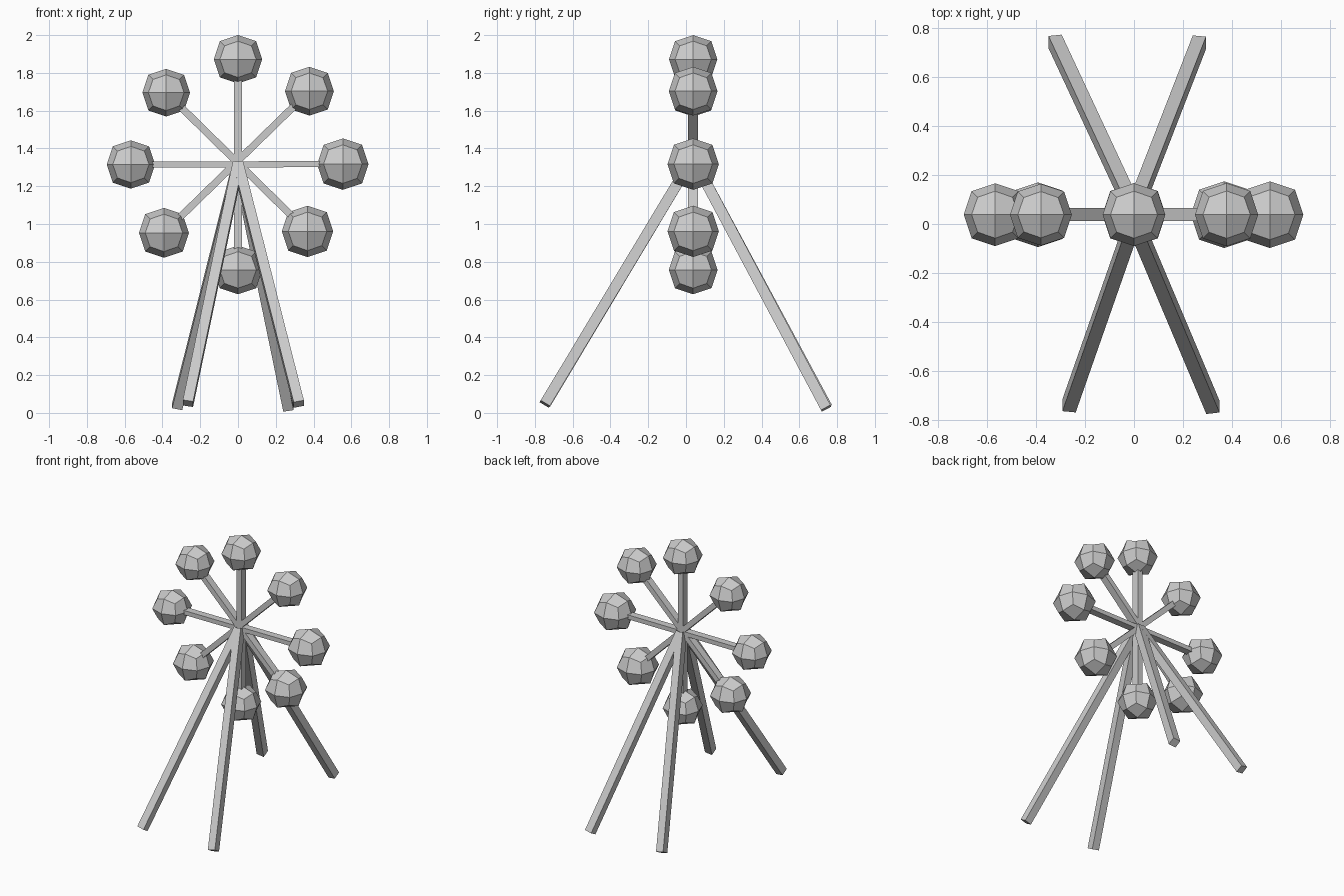
import bpy
import bmesh
from mathutils import Matrix, Vector

cube = bpy.data.objects.get("Cube")
if cube:
    bpy.data.objects.remove(cube, do_unlink=True)

grey = bpy.data.materials.new("plain_grey")
grey.use_nodes = True
colour = (0.6, 0.6, 0.6, 1)
grey.diffuse_color = colour
grey.node_tree.nodes["Principled BSDF"].inputs["Base Color"].default_value = colour

WHEEL_Y = 0.038


def add_object(name, bm):
    mesh = bpy.data.meshes.new(name)
    bm.to_mesh(mesh)
    bm.free()
    mesh.materials.append(grey)
    obj = bpy.data.objects.new(name, mesh)
    bpy.context.collection.objects.link(obj)
    return obj


def bar(name, start, end, side_axis, side, depth):
    """Square-ended bar between two points, one side kept near side_axis."""
    start, end = Vector(start), Vector(end)
    along = (end - start).normalized()
    a = Vector(side_axis)
    a = (a - along * a.dot(along)).normalized()
    b = along.cross(a)
    turn = Matrix((a, b, along)).transposed().to_4x4()
    size = Matrix.Diagonal((side, depth, (end - start).length, 1))
    bm = bmesh.new()
    bmesh.ops.create_cube(bm, size=1, matrix=Matrix.Translation((start + end) / 2) @ turn @ size)
    return add_object(name, bm)


def ball(name, x, z, radius):
    """Faceted ball: a cube rounded by one level of subdivision."""
    bm = bmesh.new()
    bmesh.ops.create_cube(bm, size=2 * radius)
    obj = add_object(name, bm)
    obj.location = (x, WHEEL_Y, z)
    # Face centres stay on the cube's faces, so the radius is the half width
    rounding = obj.modifiers.new("rounding", "SUBSURF")
    rounding.levels = rounding.render_levels = 1
    rounding.use_limit_surface = False
    return obj


# Balls around the wheel, listed as x, z, radius
balls = {
    "top": (0, 1.872, 0.128),
    "upper_left": (0.378, 1.703, 0.129),
    "left": (0.555, 1.317, 0.136),
    "lower_left": (0.368, 0.961, 0.136),
    "bottom": (0, 0.757, 0.129),
    "lower_right": (-0.392, 0.953, 0.132),
    "right": (-0.567, 1.315, 0.128),
    "upper_right": (-0.38, 1.695, 0.126),
}
for place, (x, z, radius) in balls.items():
    ball(place + "_ball", x, z, radius)

# Spokes, each running between two opposite balls
places = list(balls)
widths = (0.042, 0.038, 0.032, 0.038)
for i, width in enumerate(widths):
    (x1, z1, _), (x2, z2, _) = balls[places[i]], balls[places[i + 4]]
    bar(places[i] + "_spoke", (x1, WHEEL_Y, z1), (x2, WHEEL_Y, z2), (0, 1, 0), 0.053, width)

# Splayed legs meeting at the hub
feet = {
    "front_right": (-0.265, -0.742, 0.05),
    "front_left": (0.322, -0.748, 0.047),
    "back_right": (-0.322, 0.745, 0.033),
    "back_left": (0.267, 0.742, 0.024),
}
for place, foot in feet.items():
    top_y = 0.015 if "front" in place else 0.055
    bar(place + "_leg", (0, top_y, 1.315), foot, (1, 0, 0), 0.055, 0.057)
